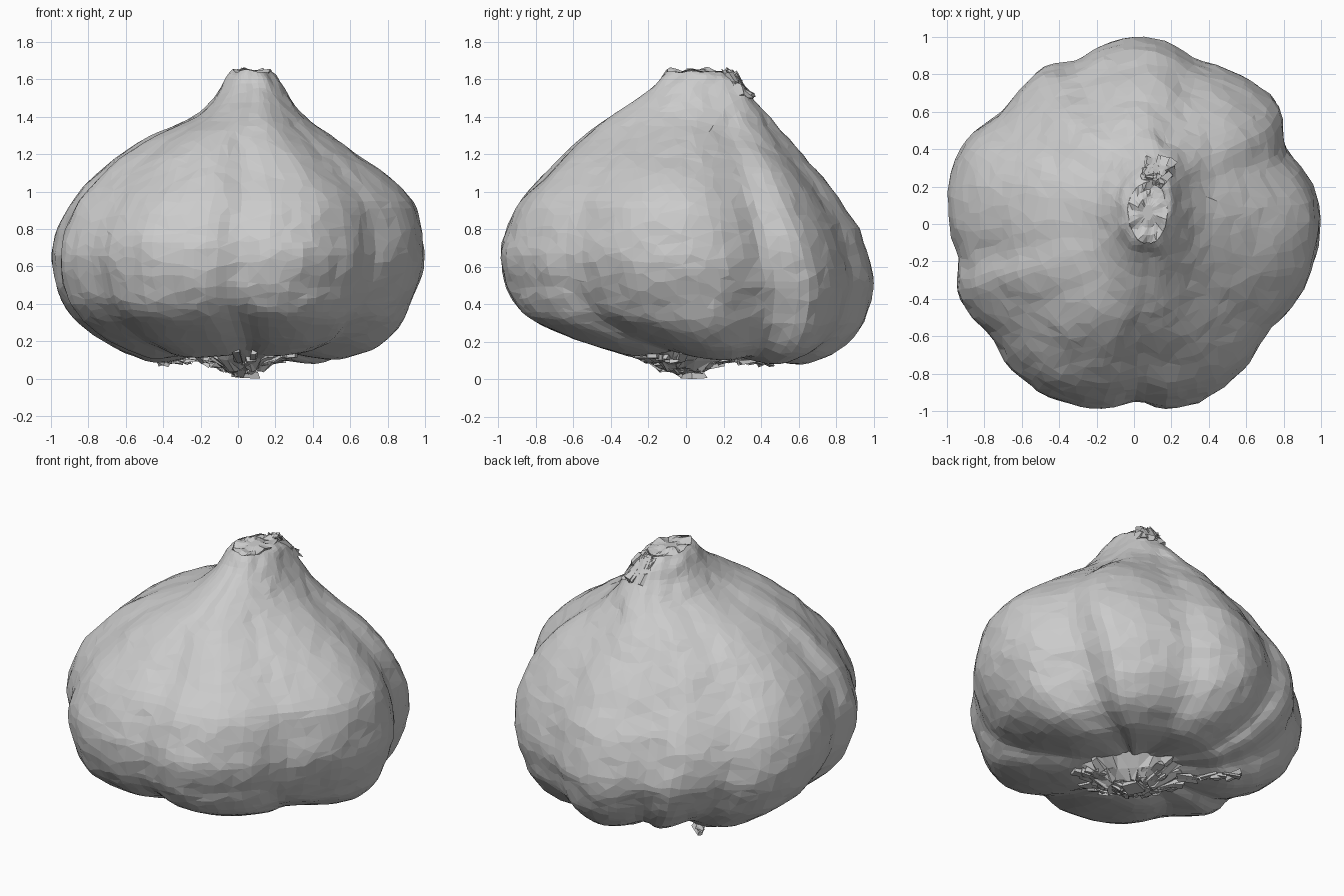
import bpy, bmesh, math, random
from mathutils import Vector, Matrix, noise

random.seed(4)
cube = bpy.data.objects.get("Cube")
if cube:
    bpy.data.objects.remove(cube, do_unlink=True)

skin = bpy.data.materials.new("pale grey skin")
skin.use_nodes = True
colour = (0.6, 0.6, 0.6, 1)
skin.diffuse_color = colour
skin.node_tree.nodes["Principled BSDF"].inputs["Base Color"].default_value = colour

# Height, then reach to the right, left, front and back
SECTIONS = [
    (.18, .08, .12, .08, .15), (.12, .42, .48, .24, .56), (.15, .57, .66, .42, .72),
    (.20, .70, .77, .60, .83), (.30, .85, .87, .82, .94), (.40, .93, .92, .92, .98),
    (.52, .98, .97, .98, 1), (.66, 1, 1, 1, .97), (.80, .97, .98, .97, .92),
    (.95, .89, .93, .90, .82), (1.1, .75, .78, .76, .71), (1.2, .63, .64, .66, .62),
    (1.3, .46, .49, .55, .53), (1.4, .24, .36, .41, .44), (1.5, .13, .28, .26, .35),
    (1.6, .07, .22, .14, .27), (1.64, .03, .18, .1, .22),
]
# Clove outline in percent, every ten degrees from the left side
OUTLINE = [100, 99, 95, 94, 101, 100, 97, 95, 99, 100, 97, 93, 97, 95, 94, 100, 102, 101,
           99, 96, 101, 99, 97, 101, 103, 102, 100, 95, 100, 101, 99, 96, 92, 94, 97, 99]
SEGMENTS, STEPS = 108, 4
TOP = len(SECTIONS) - 1


def spline(a, b, c, d, t):
    """Smooth interpolation between b and c."""
    return b + t / 2 * (c - a + t * (2*a - 5*b + 4*c - d + t * (3*(b - c) + d - a)))


def outline(angle):
    u = math.degrees(angle) / 10
    i = int(u)
    n = len(OUTLINE)
    return spline(*(OUTLINE[(i + k) % n] for k in (-1, 0, 1, 2)), u - i) / 100


def section(u):
    i = min(int(u), TOP - 1)
    rows = [SECTIONS[max(0, min(TOP, i + k))] for k in (-1, 0, 1, 2)]
    return [spline(*values, u - i) for values in zip(*rows)]


def bump(value, centre, width):
    return math.exp(-((value - centre) / width) ** 2)


def clamp(value):
    return max(0, min(1, value))


def finish(name, bm):
    bmesh.ops.recalc_face_normals(bm, faces=bm.faces)
    mesh = bpy.data.meshes.new(name)
    bm.to_mesh(mesh)
    bm.free()
    mesh.materials.append(skin)
    obj = bpy.data.objects.new(name, mesh)
    bpy.context.collection.objects.link(obj)
    return obj


def skin_point(u, angle):
    z, right, left, front, back = section(u)
    degrees = math.degrees(angle)
    lobe = outline(angle)
    low = clamp((.5 - z) / .35)
    # Clove grooves deepen underneath and soften toward the neck
    reach = lobe ** ((1 + low) * (.4 + .6 * clamp((1.65 - z) / .5)))
    # Front valley, dent in the left side, neck leaning to the back left
    reach -= .03 * bump(degrees, 279, 13) * bump(z, 1.15, .25)
    reach -= .02 * bump(degrees, 28, 6) * bump(z, .7, .22)
    reach += .15 * bump(degrees, 62, 25) * clamp((z - 1.35) / .2)
    # Cloves bulge underneath at the front corners, less at the back right
    reach += low * (.07 * bump(degrees, 308, 22) + .06 * bump(degrees, 222, 24)
                    - .06 * bump(degrees, 140, 25))
    p = Vector(((left - right) / 2 + (left + right) / 2 * math.cos(angle) * reach,
                (back - front) / 2 + (back + front) / 2 * math.sin(angle) * reach, z))
    # Underside hangs lower at the back and under each clove; the cut neck is ragged
    p.z -= (.08 * p.y + .6 * (lobe - .98)) * clamp(1 - z / .4)
    p.z += .03 * noise.noise(p * 11) * clamp((z - 1.55) / .08)
    # Papery unevenness
    out = Vector((math.cos(angle), math.sin(angle), 0))
    return p + out * (.012 * noise.noise(p * 5) + .009 * noise.noise(p * 13))


# Bulb of cloves, drawn in to the neck
bm = bmesh.new()
rings = []
for r in range(TOP * STEPS + 1):
    rings.append([bm.verts.new(skin_point(r / STEPS, math.tau * s / SEGMENTS))
                  for s in range(SEGMENTS)])
for low, high in zip(rings, rings[1:]):
    for s in range(SEGMENTS):
        t = (s + 1) % SEGMENTS
        bm.faces.new((low[s], low[t], high[t], high[s]))
bm.faces.new(reversed(rings[0]))
bulb = finish("garlic_bulb", bm)
reduce = bulb.modifiers.new("uneven facets", 'DECIMATE')
reduce.ratio = .36

# Ragged cap closing the cut neck
bm = bmesh.new()
SPOKES = 27
rim = [skin_point(TOP, math.tau * s / SPOKES) for s in range(SPOKES)]
centre = sum(rim, Vector()) / SPOKES
loops = []
for scale in (1, .75, .5, .25):
    ring = []
    for p in rim:
        q = centre.lerp(p, scale)
        q.z += .03 * noise.noise(q * 14)
        ring.append(bm.verts.new(q))
    loops.append(ring)
for outer, inner in zip(loops, loops[1:]):
    for s in range(SPOKES):
        t = (s + 1) % SPOKES
        bm.faces.new((outer[s], outer[t], inner[t]))
        bm.faces.new((outer[s], inner[t], inner[s]))
bm.faces.new(loops[-1])
finish("neck_cap", bm)


def add_flake(bm, position, size, heading, tilt):
    """Thin crumpled sliver."""
    turn = Matrix.Rotation(heading, 4, 'Z') @ Matrix.Rotation(tilt, 4, 'Y')
    place = Matrix.Translation(position) @ turn @ Matrix.Diagonal((*size, 1))
    made = bmesh.ops.create_cube(bm, size=1, matrix=place)
    for v in made["verts"]:
        v.co += Vector([random.uniform(-.012, .012) for _ in range(3)])
        v.co.z = max(0, v.co.z)


# Torn husk lying down the back of the neck
bm = bmesh.new()
for i in range(16):
    angle = math.radians(random.uniform(45, 95))
    spot = skin_point(random.uniform(TOP - 2, TOP - .4), angle)
    add_flake(bm, spot, (.07, .04, .012), angle + random.uniform(-.4, .4),
              random.uniform(.6, 1.1))
finish("torn_neck_husk", bm)

# Root plate, longer toward the back right
HEADING = math.radians(135)
LEAN = Matrix.Rotation(HEADING, 4, 'Z') @ Matrix.Diagonal((1.35, .9, 1, 1))
bm = bmesh.new()
bmesh.ops.create_cone(bm, cap_ends=True, segments=22, radius1=.1, radius2=.26, depth=.12,
                      matrix=Matrix.Translation((.02, -.02, .11)) @ LEAN)
bmesh.ops.subdivide_edges(bm, edges=bm.edges[:], cuts=1)
bmesh.ops.triangulate(bm, faces=bm.faces[:])
for v in bm.verts:
    v.co += Vector([random.uniform(-.018, .018) for _ in range(3)])
finish("root_plate", bm)

# Dry root slivers, with a trail toward the back right
bm = bmesh.new()
for i in range(60):
    angle, away = random.uniform(0, math.tau), random.uniform(.03, .25)
    spot = LEAN @ Vector((away * math.cos(angle), away * math.sin(angle), .03 + .4 * away))
    add_flake(bm, spot, (random.uniform(.07, .13), .04, .02), angle + HEADING,
              random.uniform(-.6, -.1))
for i in range(12):
    t = i / 11
    spot = (-.2 - .2 * t, .2 + .23 * t + random.uniform(-.03, .03), .11 - .02 * t)
    add_flake(bm, spot, (.10, .03, .02), HEADING + random.uniform(-.4, .4),
              random.uniform(-.2, .2))
add_flake(bm, (.04, .04, .02), (.12, .09, .04), .5, 0)
finish("root_slivers", bm)
